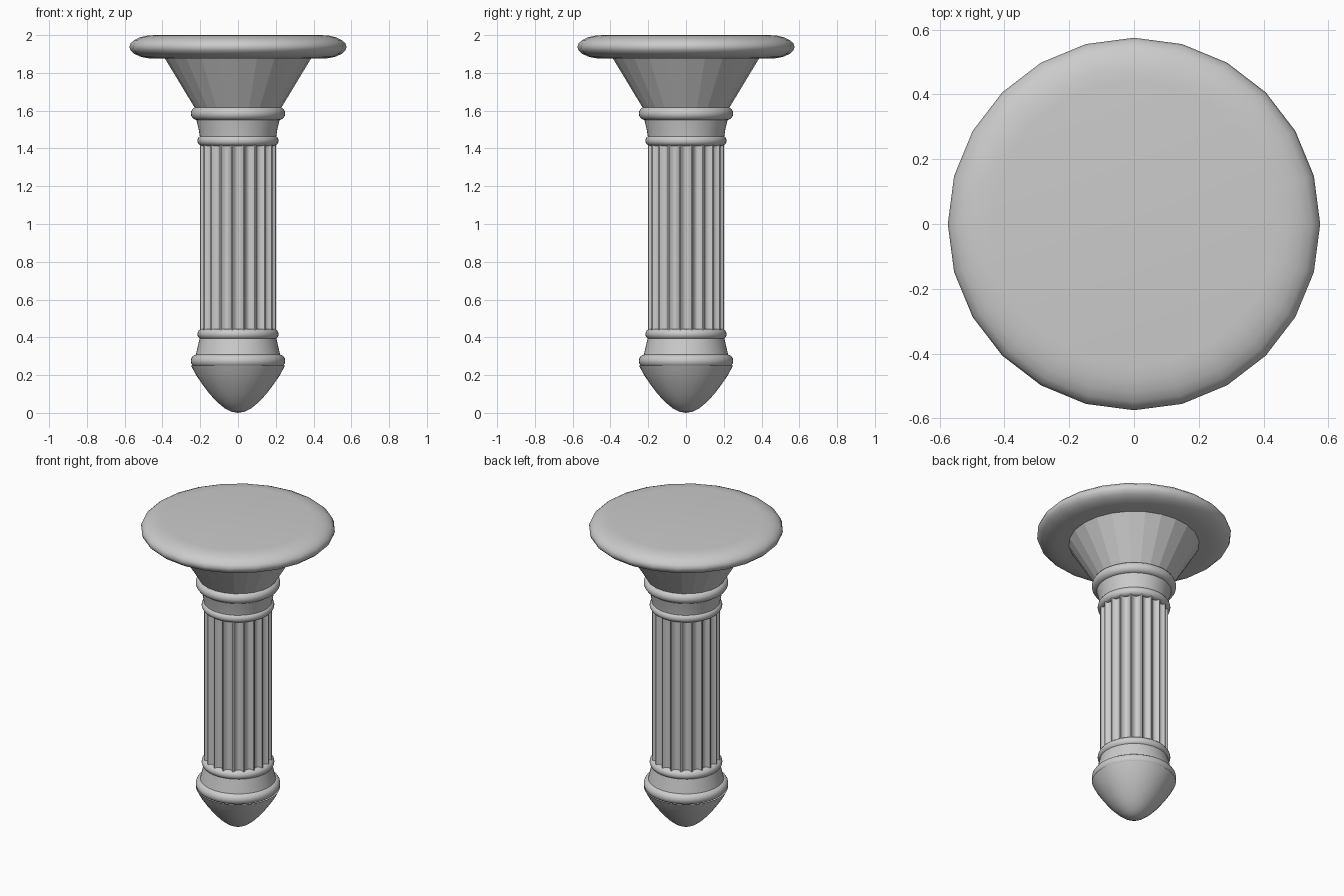
import bpy, bmesh
from math import sin, cos, pi, radians

cube = bpy.data.objects.get("Cube")
if cube:
    bpy.data.objects.remove(cube, do_unlink=True)

stone = bpy.data.materials.new("grey_stone")
stone.use_nodes = True
COLOR = (0.6, 0.6, 0.6, 1)
stone.diffuse_color = COLOR
stone.node_tree.nodes["Principled BSDF"].inputs["Base Color"].default_value = COLOR


def add_part(name, bm, smooth):
    bmesh.ops.remove_doubles(bm, verts=bm.verts, dist=1e-5)
    bmesh.ops.recalc_face_normals(bm, faces=bm.faces)
    mesh = bpy.data.meshes.new(name)
    bm.to_mesh(mesh)
    bm.free()
    mesh.materials.append(stone)
    obj = bpy.data.objects.new(name, mesh)
    bpy.context.collection.objects.link(obj)
    if smooth:
        bpy.ops.object.select_all(action="DESELECT")
        obj.select_set(True)
        bpy.context.view_layer.objects.active = obj
        bpy.ops.object.shade_smooth_by_angle(angle=radians(smooth))
    return obj


def lathe(name, profile, sides=24, smooth=40):
    """Spin an (r, z) profile around the vertical axis."""
    bm = bmesh.new()
    verts = [bm.verts.new((r, 0, z)) for r, z in profile]
    edges = [bm.edges.new(pair) for pair in zip(verts, verts[1:])]
    bmesh.ops.spin(bm, geom=verts + edges, cent=(0, 0, 0), axis=(0, 0, 1),
                   angle=2 * pi, steps=sides, use_merge=True)
    return add_part(name, bm, smooth)


def bulge(r, z, half_width, half_height, steps=8):
    """Half-ellipse moulding profile, from bottom to top."""
    angles = [-pi / 2 + pi * i / steps for i in range(steps + 1)]
    return [(r + half_width * cos(a), z + half_height * sin(a)) for a in angles]


def ring(name, radius, z, half_height):
    core = radius - half_height
    profile = [(0, z - half_height)] + bulge(core, z, half_height, half_height)
    lathe(name, profile + [(0, z + half_height)], 48)


# Pointed finial at the foot
lathe("finial", [(0, 0), (0.035, 0.006), (0.07, 0.024), (0.11, 0.057),
                 (0.15, 0.1), (0.19, 0.153), (0.225, 0.205), (0.248, 0.25)], 48)
ring("finial_ring", 0.25, 0.275, 0.035)
lathe("lower_neck", [(0.225, 0.3), (0.202, 0.4)], 48)
ring("lower_shaft_ring", 0.215, 0.417, 0.028)

# Shaft with concave flutes between narrow ridges
FLUTES, STEPS = 20, 8
bm = bmesh.new()
outline = []
for f in range(FLUTES):
    for s in range(STEPS):
        t = s / (STEPS - 1)
        a = 2 * pi * (f - 0.5 + 0.06 + 0.88 * t) / FLUTES
        r = 0.202 - 0.022 * sin(pi * t) ** 0.7
        outline.append(bm.verts.new((r * cos(a), r * sin(a), 0.42)))
base = bm.faces.new(outline)
top = bmesh.ops.extrude_face_region(bm, geom=[base])["geom"]
bmesh.ops.translate(bm, vec=(0, 0, 1.02),
                    verts=[v for v in top if isinstance(v, bmesh.types.BMVert)])
add_part("fluted_shaft", bm, 35)

# Capital
ring("upper_shaft_ring", 0.215, 1.441, 0.028)
lathe("upper_neck", [(0.2, 1.45), (0.208, 1.5), (0.225, 1.57)], 48)
ring("capital_ring", 0.25, 1.585, 0.035)
lathe("flared_capital", [(0.22, 1.6), (0.389, 1.88)], 24, 0)

# Round slab with a rounded rim
slab = [(0, 1.875)] + bulge(0.44, 1.9375, 0.135, 0.0625, 10) + [(0, 2.0)]
lathe("top_slab", slab, 24, 40)
